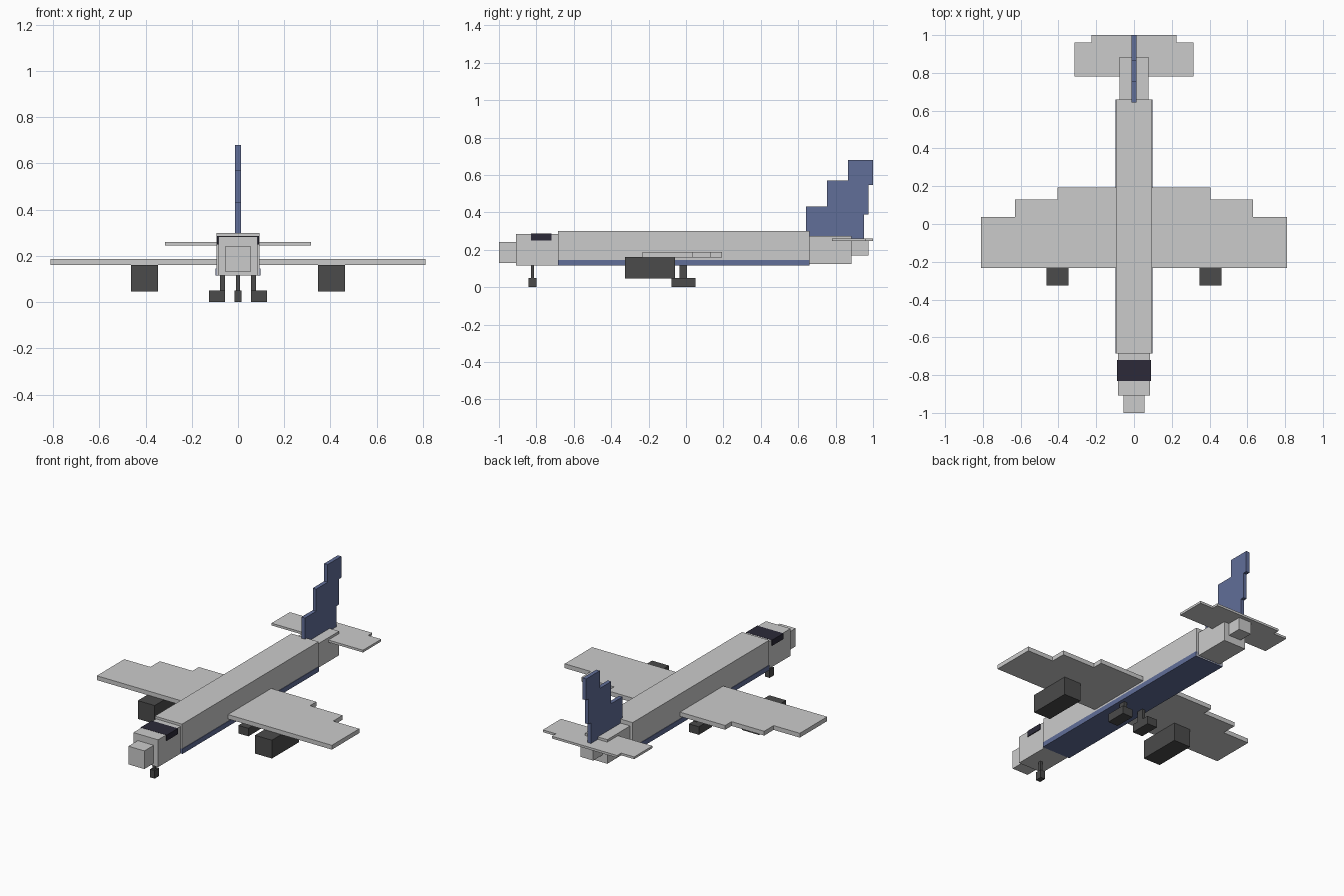
import bpy
import bmesh

if "Cube" in bpy.data.objects:
    bpy.data.objects.remove(bpy.data.objects["Cube"])


def material(name, rgb):
    m = bpy.data.materials.new(name)
    m.diffuse_color = (*rgb, 1)
    m.use_nodes = True
    m.node_tree.nodes["Principled BSDF"].inputs["Base Color"].default_value = m.diffuse_color
    return m


BLUE = material("navy_paint", (0.12, 0.156, 0.315))
DARK = material("dark_metal", (0.07, 0.07, 0.07))
GLASS = material("dark_glass", (0.025, 0.023, 0.04))


def finish(name, bm, mat):
    bmesh.ops.recalc_face_normals(bm, faces=bm.faces)
    mesh = bpy.data.meshes.new(name)
    bm.to_mesh(mesh)
    bm.free()
    ob = bpy.data.objects.new(name, mesh)
    bpy.context.collection.objects.link(ob)
    if mat:
        mesh.materials.append(mat)
    return ob


def box(name, x, y, z, mat=None):
    """Box from (min, max) ranges on each axis."""
    bm = bmesh.new()
    bmesh.ops.create_cube(bm, size=1)
    for v in bm.verts:
        v.co = [r[0] if c < 0 else r[1] for c, r in zip(v.co, (x, y, z))]
    return finish(name, bm, mat)


def body(name, half, y, z, mat=None):
    """Box centred on x = 0."""
    return box(name, (-half, half), y, z, mat)


def slab(name, half_outline, z):
    """Flat plate: the right half outline is mirrored, then extruded upwards."""
    outline = half_outline + [(-x, y) for x, y in reversed(half_outline)]
    bm = bmesh.new()
    face = bm.faces.new([bm.verts.new((x, y, z[0])) for x, y in outline])
    top = bmesh.ops.extrude_face_region(bm, geom=[face])["geom"]
    verts = [g for g in top if isinstance(g, bmesh.types.BMVert)]
    bmesh.ops.translate(bm, verts=verts, vec=(0, 0, z[1] - z[0]))
    return finish(name, bm, None)


# Fuselage, front to back
body("nose_tip", 0.055, (-1.0, -0.905), (0.13, 0.243))
body("cockpit", 0.085, (-0.908, -0.68), (0.115, 0.285))
body("cockpit_window", 0.09, (-0.83, -0.72), (0.25, 0.286), GLASS)
body("fuselage", 0.094, (-0.685, 0.66), (0.117, 0.3))
body("belly_stripe", 0.097, (-0.685, 0.66), (0.115, 0.146), BLUE)
body("tail_cone", 0.077, (0.65, 0.885), (0.125, 0.275))
body("tail_tip", 0.043, (0.88, 0.975), (0.17, 0.25))

# Wings and tailplane with stepped trailing edges
slab("wings", [(0.81, -0.233), (0.81, 0.037), (0.63, 0.037), (0.63, 0.13),
               (0.405, 0.13), (0.405, 0.193)], (0.16, 0.187))
slab("tailplane", [(0.315, 0.78), (0.315, 0.96), (0.225, 0.96), (0.225, 1.0)],
     (0.246, 0.26))

# Tail fin in three overlapping steps
body("fin_lower", 0.012, (0.642, 0.953), (0.255, 0.432), BLUE)
body("fin_middle", 0.012, (0.753, 0.976), (0.388, 0.57), BLUE)
body("fin_upper", 0.012, (0.866, 1.0), (0.547, 0.68), BLUE)

# Engines and main landing gear, both sides
for side, s in (("left", -1), ("right", 1)):
    def pair(part, x, y, z):
        box(f"{side}_{part}", sorted((s * x[0], s * x[1])), y, z, DARK)
    pair("engine", (0.346, 0.462), (-0.326, -0.058), (0.047, 0.161))
    pair("main_strut", (0.056, 0.077), (-0.036, 0.006), (0.045, 0.125))
    pair("main_wheels", (0.056, 0.125), (-0.077, 0.052), (0.0, 0.05))

# Nose landing gear
body("nose_strut", 0.008, (-0.83, -0.813), (0.045, 0.12), DARK)
body("nose_wheel", 0.016, (-0.843, -0.8), (0.0, 0.05), DARK)
